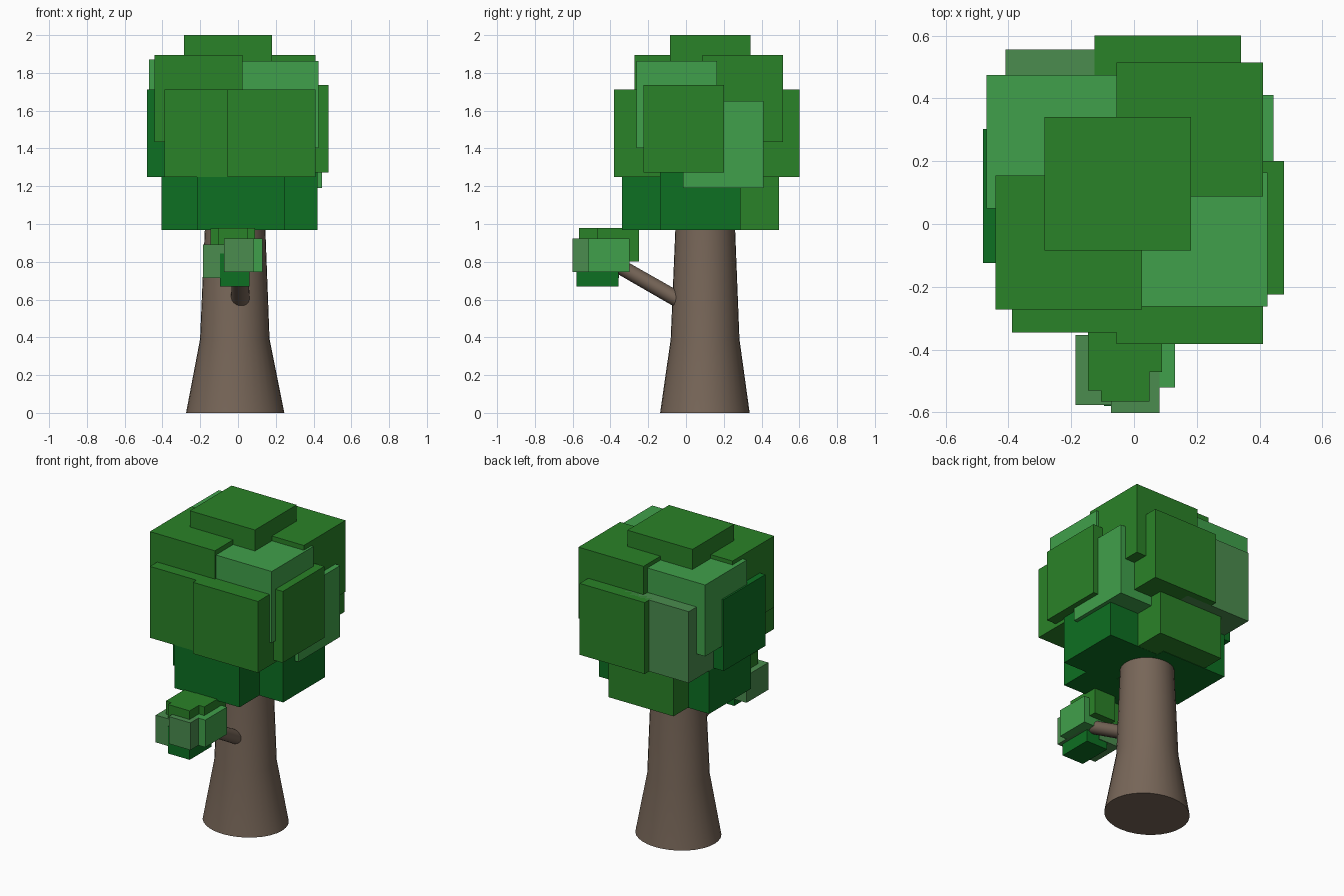
import bpy, bmesh, math
from mathutils import Vector

if "Cube" in bpy.data.objects:
    bpy.data.objects.remove(bpy.data.objects["Cube"])


def material(name, rgb):
    m = bpy.data.materials.new(name)
    m.diffuse_color = (*rgb, 1)
    m.use_nodes = True
    m.node_tree.nodes["Principled BSDF"].inputs["Base Color"].default_value = m.diffuse_color
    return m


GREEN = material("leaf_green", (0.023, 0.223, 0.021))
DARK = material("leaf_dark", (0.004, 0.162, 0.016))
LIGHT = material("leaf_light", (0.051, 0.352, 0.069))
PALE = material("leaf_pale", (0.069, 0.262, 0.077))
BARK = material("bark", (0.185, 0.133, 0.098))


def make(name, bm, mat):
    mesh = bpy.data.meshes.new(name)
    bmesh.ops.recalc_face_normals(bm, faces=bm.faces)
    bm.to_mesh(mesh)
    bm.free()
    ob = bpy.data.objects.new(name, mesh)
    mesh.materials.append(mat)
    bpy.context.collection.objects.link(ob)
    return ob


def block(name, corner, size, mat):
    # box from its lowest corner
    bm = bmesh.new()
    bmesh.ops.create_cube(bm, size=1)
    for v in bm.verts:
        v.co = Vector(c + (k + 0.5) * s for c, k, s in zip(corner, v.co, size))
    return make(name, bm, mat)


def tube(name, rings, mat, tilt=0.0, n=32):
    # rings: centre, x radius, y radius; tilt turns the rings about x
    bm = bmesh.new()
    loops = []
    for c, rx, ry in rings:
        loop = []
        for i in range(n):
            a = math.tau * i / n
            y = ry * math.sin(a)
            loop.append(bm.verts.new((c[0] + rx * math.cos(a),
                                      c[1] + y * math.cos(tilt),
                                      c[2] + y * math.sin(tilt))))
        loops.append(loop)
    for a, b in zip(loops, loops[1:]):
        for i in range(n):
            j = (i + 1) % n
            bm.faces.new((a[i], a[j], b[j], b[i]))
    bm.faces.new(loops[0][::-1])
    bm.faces.new(loops[-1])
    ob = make(name, bm, mat)
    bpy.ops.object.select_all(action='DESELECT')
    ob.select_set(True)
    bpy.context.view_layer.objects.active = ob
    bpy.ops.object.shade_smooth_by_angle(angle=math.radians(40))
    return ob


# flared trunk
tube("trunk", [((-0.015, 0.1, 0), 0.26, 0.237),
               ((-0.017, 0.101, 0.39), 0.184, 0.182),
               ((-0.015, 0.102, 1.1), 0.155, 0.153)], BARK)

# side branch
tube("branch", [((0.012, 0.03, 0.558), 0.049, 0.042),
                ((0.012, -0.42, 0.815), 0.045, 0.04)], BARK,
     tilt=math.radians(60.3))

# main crown: equal overlapping blocks
CROWN = (0.466, 0.426, 0.462)
crown = [
    (-0.285, -0.085, 1.538, GREEN),
    (-0.441, -0.272, 1.433, GREEN),
    (-0.056, 0.088, 1.433, GREEN),
    (-0.041, -0.262, 1.402, LIGHT),
    (-0.470, 0.049, 1.408, LIGHT),
    (-0.388, -0.346, 1.250, GREEN),
    (-0.056, -0.382, 1.250, GREEN),
    (0.012, -0.225, 1.273, GREEN),
    (-0.021, -0.016, 1.190, LIGHT),
    (-0.125, 0.175, 1.250, GREEN),
    (-0.409, 0.130, 1.250, PALE),
    (-0.481, -0.124, 1.250, DARK),
    (-0.217, -0.340, 0.968, DARK),
    (-0.046, -0.138, 0.968, DARK),
    (-0.405, -0.085, 0.967, DARK),
    (-0.255, 0.066, 0.969, GREEN),
]
for i, (x, y, z, mat) in enumerate(crown):
    block(f"crown_block_{i + 1}", (x, y, z), CROWN, mat)

# small tuft at the branch end
TUFT = (0.155, 0.222, 0.176)
tuft = [
    (-0.105, -0.566, 0.802, GREEN),
    (-0.146, -0.530, 0.800, GREEN),
    (-0.066, -0.472, 0.802, GREEN),
    (-0.074, -0.602, 0.746, PALE),
    (-0.025, -0.520, 0.746, LIGHT),
    (-0.186, -0.576, 0.715, PALE),
    (-0.095, -0.580, 0.669, DARK),
]
for i, (x, y, z, mat) in enumerate(tuft):
    block(f"tuft_block_{i + 1}", (x, y, z), TUFT, mat)
